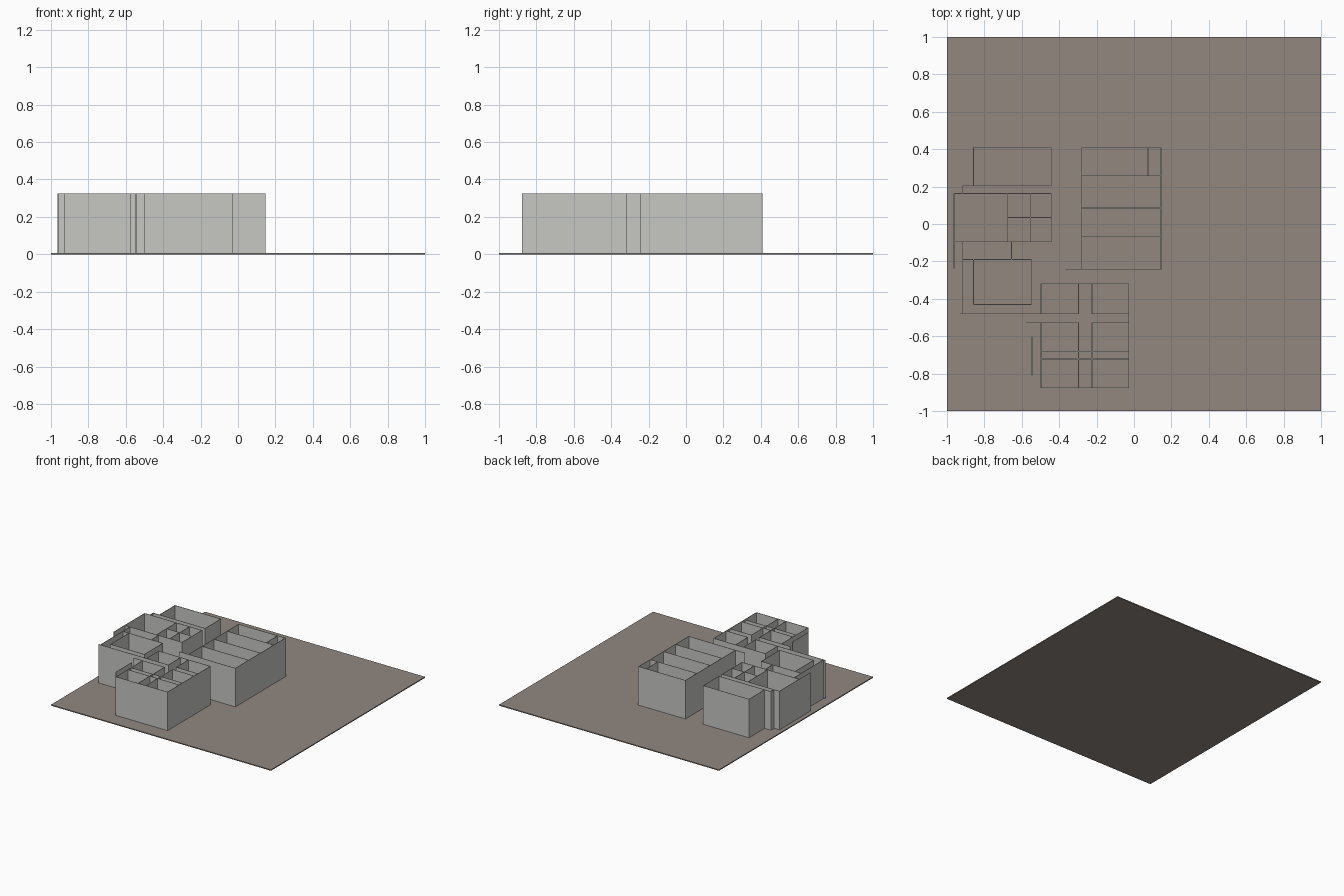
import bpy

def material(name, rgb):
    m = bpy.data.materials.new(name)
    m.diffuse_color = (*rgb, 1)
    return m

WALL = material("pale grey wall", (0.57, 0.57, 0.55))
FLOOR = material("brown floor", (0.283, 0.242, 0.212))
T, H, Z0 = 0.004, 0.325, 0.008  # wall thickness, wall top, floor top

def box(name, x0, x1, y0, y1, z0, z1, mat):
    v = [(x, y, z) for z in (z0, z1) for x, y in ((x0, y0), (x1, y0), (x1, y1), (x0, y1))]
    f = [(3, 2, 1, 0), (4, 5, 6, 7)] + [(i, (i + 1) % 4, (i + 1) % 4 + 4, i + 4) for i in range(4)]
    me = bpy.data.meshes.new(name)
    me.from_pydata(v, [], f)
    me.materials.append(mat)
    ob = bpy.data.objects.new(name, me)
    bpy.context.collection.objects.link(ob)

def wall_x(name, y, x0, x1):
    box(name, x0 - T / 2, x1 + T / 2, y - T / 2, y + T / 2, Z0, H, WALL)

def wall_y(name, x, y0, y1):
    box(name, x - T / 2, x + T / 2, y0 + T / 2, y1 - T / 2, Z0, H, WALL)

# floor slab
box("floor", -1, 1, -1, 1, 0, Z0, FLOOR)

# north-west block
for y, x0, x1 in ((0.408, -0.858, -0.442), (0.205, -0.915, -0.442), (0.163, -0.963, -0.442),
                  (0.035, -0.675, -0.442), (-0.095, -0.963, -0.442)):
    wall_x("northwest_cross_wall", y, x0, x1)
for x, y0, y1 in ((-0.858, 0.205, 0.408), (-0.442, 0.205, 0.408), (-0.442, -0.095, 0.163),
                  (-0.915, 0.163, 0.205), (-0.963, -0.24, 0.163),
                  (-0.675, 0.035, 0.163), (-0.675, -0.095, 0.035),
                  (-0.555, 0.035, 0.163), (-0.555, -0.095, 0.035)):
    wall_y("northwest_side_wall", x, y0, y1)

# west block
for y, x0, x1 in ((-0.19, -0.915, -0.55), (-0.43, -0.858, -0.55), (-0.48, -0.928, -0.297)):
    wall_x("west_cross_wall", y, x0, x1)
for x, y0, y1 in ((-0.915, -0.48, -0.095), (-0.655, -0.19, -0.095),
                  (-0.858, -0.43, -0.19), (-0.55, -0.43, -0.19)):
    wall_y("west_side_wall", x, y0, y1)

# east block: four rooms in a row
for y in (0.408, 0.258, 0.085, -0.068):
    wall_x("east_cross_wall", y, -0.28, 0.145)
wall_x("east_front_wall", -0.242, -0.365, 0.145)
for x in (-0.28, 0.145):
    wall_y("east_side_wall", x, -0.242, 0.408)
wall_y("east_closet_wall", 0.075, 0.258, 0.408)

# south block: paired rooms either side of a corridor
for y in (-0.32, -0.68, -0.722, -0.875):
    wall_x("south_cross_wall", y, -0.497, -0.028)
wall_x("south_hall_wall", -0.48, -0.225, -0.028)
wall_x("south_hall_wall", -0.528, -0.575, -0.297)
wall_x("south_hall_wall", -0.528, -0.225, -0.028)
for y0, y1 in ((-0.48, -0.32), (-0.68, -0.528), (-0.722, -0.68), (-0.875, -0.722)):
    for x in (-0.497, -0.297, -0.225):
        wall_y("south_room_wall", x, y0, y1)
wall_y("south_east_wall", -0.028, -0.875, -0.32)
wall_y("south_west_screen", -0.545, -0.812, -0.6)
